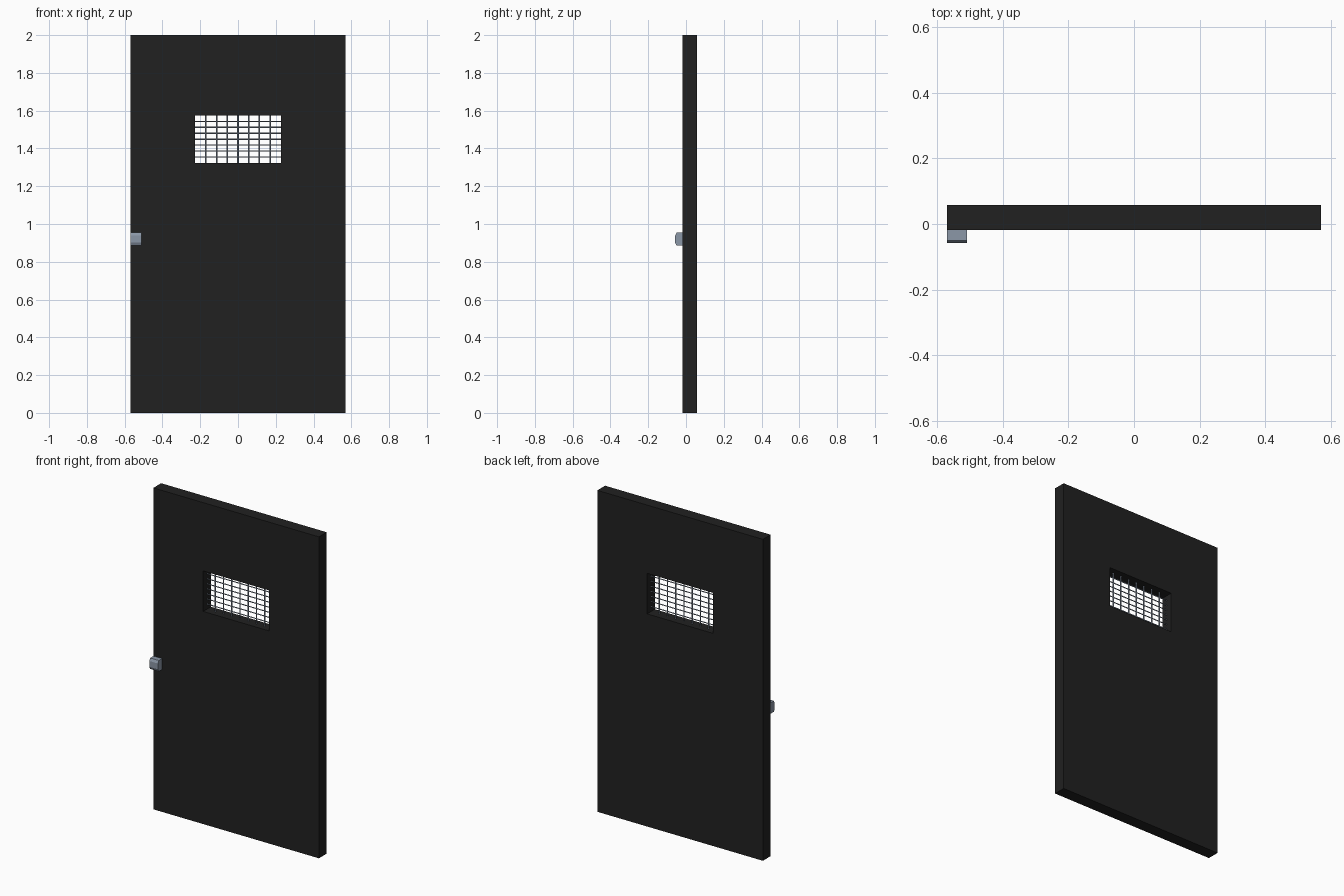
import bpy, bmesh, math
from mathutils import Matrix, Vector

if "Cube" in bpy.data.objects:
    bpy.data.objects.remove(bpy.data.objects["Cube"])

def material(name, rgb):
    m = bpy.data.materials.new(name)
    m.diffuse_color = (*rgb, 1)
    m.use_nodes = True
    m.node_tree.nodes["Principled BSDF"].inputs["Base Color"].default_value = m.diffuse_color
    return m

BLACK = material("door_black", (0.015, 0.015, 0.015))
STEEL = material("blue_grey_steel", (0.26, 0.31, 0.39))

def finish(name, bm, mat):
    bmesh.ops.recalc_face_normals(bm, faces=bm.faces)
    me = bpy.data.meshes.new(name)
    bm.to_mesh(me)
    bm.free()
    me.materials.append(mat)
    ob = bpy.data.objects.new(name, me)
    bpy.context.collection.objects.link(ob)
    return ob

def extrude(bm, faces, vec):
    res = bmesh.ops.extrude_face_region(bm, geom=faces, use_keep_orig=True)
    verts = [g for g in res["geom"] if isinstance(g, bmesh.types.BMVert)]
    bmesh.ops.translate(bm, verts=verts, vec=vec)

# Main sizes
W, H = 0.57, 2.0
FRONT, BACK = -0.018, 0.058
WX, Z0, Z1 = 0.227, 1.323, 1.575

# Door slab: a 3 x 3 grid with the middle left open, extruded to thickness
bm = bmesh.new()
xs, zs = (-W, -WX, WX, W), (0, Z0, Z1, H)
grid = [[bm.verts.new((x, FRONT, z)) for z in zs] for x in xs]
faces = [bm.faces.new((grid[i][j], grid[i + 1][j], grid[i + 1][j + 1], grid[i][j + 1]))
         for i in range(3) for j in range(3) if (i, j) != (1, 1)]
extrude(bm, faces, Vector((0, BACK - FRONT, 0)))
finish("door_slab", bm, BLACK)

# Window bars: seven upright and seven level, halfway through the slab
def bars(name, centres, length, radius, rot):
    bm = bmesh.new()
    for c in centres:
        bmesh.ops.create_cone(bm, cap_ends=True, segments=8, radius1=radius, radius2=radius,
                              depth=length, matrix=Matrix.Translation(c) @ rot)
    ob = finish(name, bm, STEEL)
    for p in ob.data.polygons:
        p.use_smooth = len(p.vertices) == 4

mid_y, mid_z, N = (FRONT + BACK) / 2, (Z0 + Z1) / 2, 8
bars("upright_bars", [Vector((-WX + 2 * WX * k / N, mid_y, mid_z)) for k in range(1, N)],
     Z1 - Z0, 0.004, Matrix.Identity(4))
bars("level_bars", [Vector((0, mid_y, Z0 + (Z1 - Z0) * k / N)) for k in range(1, N)],
     2 * WX, 0.003, Matrix.Rotation(math.pi / 2, 4, 'Y'))

# Handle: chamfered block profile extruded along x
bm = bmesh.new()
profile = [(FRONT, 0.886), (-0.050, 0.886), (-0.058, 0.902),
           (-0.058, 0.938), (-0.050, 0.954), (FRONT, 0.954)]
face = bm.faces.new([bm.verts.new((-W, y, z)) for y, z in profile])
extrude(bm, [face], Vector((0.06, 0, 0)))
finish("handle", bm, STEEL)
